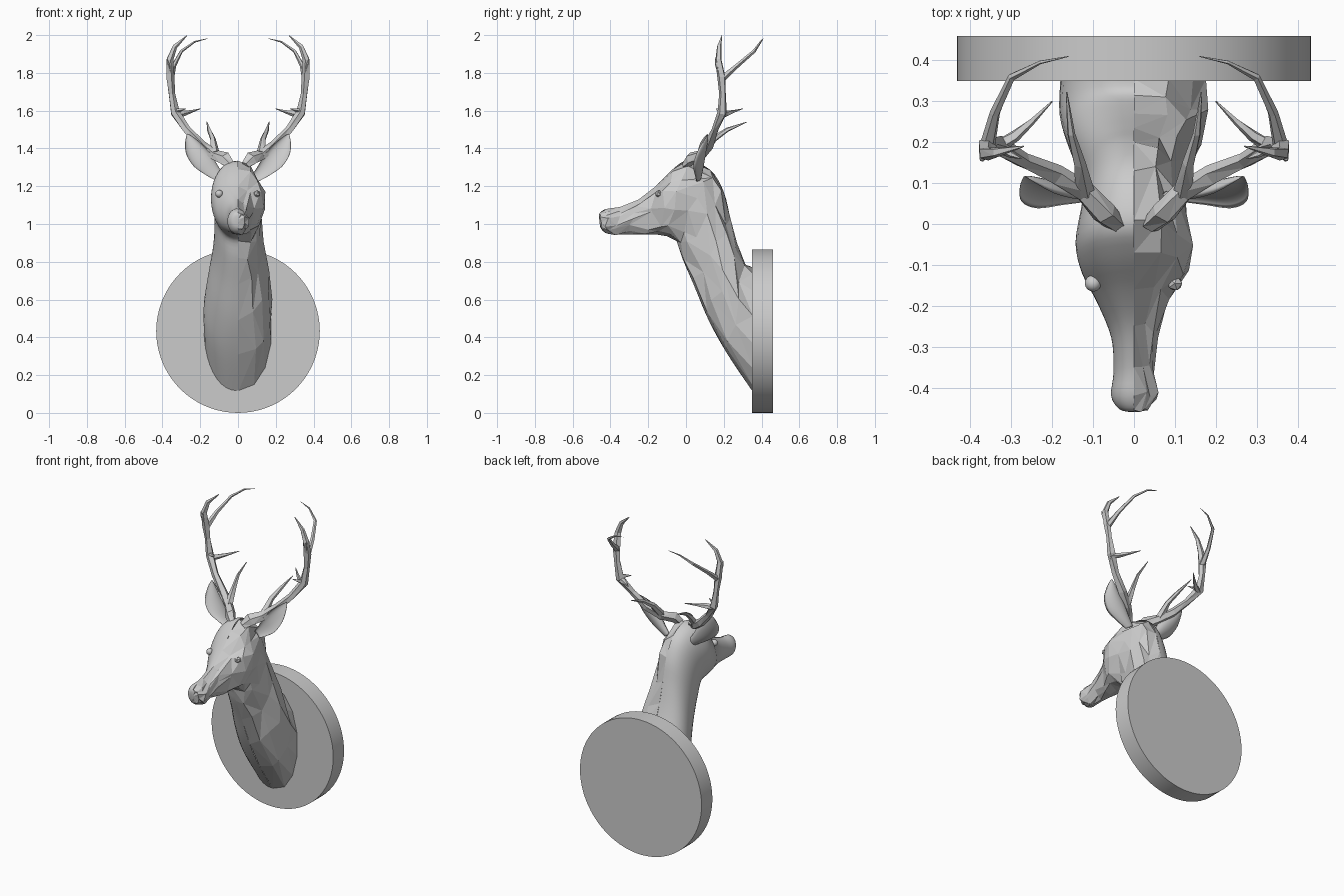
import bpy, bmesh, math, random
from mathutils import Vector

if "Cube" in bpy.data.objects:
    bpy.data.objects.remove(bpy.data.objects["Cube"])

random.seed(4)


def finish(bm, name, smooth=False):
    me = bpy.data.meshes.new(name)
    bm.to_mesh(me)
    bm.free()
    for p in me.polygons:
        p.use_smooth = smooth
    ob = bpy.data.objects.new(name, me)
    bpy.context.collection.objects.link(ob)
    return ob


def mirror(ob):
    ob.modifiers.new("mirror", "MIRROR").use_clip = False


def spline(rows, steps):
    """Catmull-Rom interpolation through a list of parameter rows."""
    vs = [Vector(r) for r in rows]
    out = []
    for i in range(len(vs) - 1):
        a, b, c, d = vs[max(i - 1, 0)], vs[i], vs[i + 1], vs[min(i + 2, len(vs) - 1)]
        for k in range(steps):
            t = k / steps
            out.append(0.5 * (2 * b + (c - a) * t + (2 * a - 5 * b + 4 * c - d) * t * t
                              + (3 * b - a - 3 * c + d) * t ** 3))
    return out + [vs[-1]]


def skin(bm, rings, closed, tri=False):
    """Bridge consecutive vertex rings, optionally with random diagonals."""
    for r, s in zip(rings, rings[1:]):
        n = len(r)
        for j in range(n if closed else n - 1):
            a, b, c, d = r[j], r[(j + 1) % n], s[(j + 1) % n], s[j]
            if not tri:
                bm.faces.new((a, b, c, d))
            elif random.random() < 0.5:
                bm.faces.new((a, b, c))
                bm.faces.new((a, c, d))
            else:
                bm.faces.new((a, b, d))
                bm.faces.new((b, c, d))


# Head and neck sections: throat y, z, back y, z, half width
SECTIONS = [
    (0.355, 0.11, 0.355, 0.77, 0.18), (0.22, 0.31, 0.315, 0.785, 0.182),
    (0.12, 0.49, 0.27, 0.90, 0.16), (0.04, 0.68, 0.235, 1.03, 0.133),
    (-0.02, 0.82, 0.20, 1.17, 0.124), (-0.05, 0.91, 0.13, 1.285, 0.128),
    (-0.10, 0.935, 0.01, 1.335, 0.143), (-0.16, 0.945, -0.07, 1.29, 0.128),
    (-0.22, 0.945, -0.16, 1.20, 0.09), (-0.30, 0.945, -0.25, 1.13, 0.056),
    (-0.37, 0.945, -0.35, 1.09, 0.05), (-0.42, 0.95, -0.42, 1.08, 0.056),
    (-0.45, 0.975, -0.455, 1.06, 0.036), (-0.458, 1.01, -0.46, 1.03, 0.008)]


def half_body(name, side, steps, segs, jitter, smooth):
    bm = bmesh.new()
    rings = []
    rows = spline(SECTIONS, steps)
    for i, (fy, fz, by, bz, w) in enumerate(rows):
        ring = []
        for j in range(segs + 1):
            a = math.pi * j / segs
            t = (1 - math.cos(a)) / 2
            p = Vector((side * w * max(math.sin(a), 0) ** 0.9,
                        fy + (by - fy) * t, fz + (bz - fz) * t))
            if 0 < j < segs and 0 < i < len(rows) - 1:
                k = jitter * min(1, w / 0.1)
                p += Vector((random.uniform(-k, k) * 0.5, random.uniform(-k, k),
                             random.uniform(-k, k) * 1.5))
            ring.append(bm.verts.new(p))
        rings.append(ring)
    skin(bm, rings, False, not smooth)
    bm.faces.new(rings[-1])
    bm.normal_update()
    if sum(f.normal.x * f.calc_area() for f in bm.faces) * side < 0:
        bmesh.ops.reverse_faces(bm, faces=bm.faces[:])
    return finish(bm, name, smooth)


half_body("smooth_head_half", -1, 4, 20, 0, True)
half_body("faceted_head_half", 1, 1, 7, 0.02, False)

# Wall plaque
bm = bmesh.new()
bmesh.ops.create_cone(bm, cap_ends=True, segments=72, radius1=0.433, radius2=0.433, depth=0.11)
for v in bm.verts:
    v.co = Vector((v.co.x, 0.405 + v.co.z, 0.433 - v.co.y))
bmesh.ops.recalc_face_normals(bm, faces=bm.faces[:])
plaque = finish(bm, "plaque")
bpy.context.view_layer.objects.active = plaque
plaque.select_set(True)
bpy.ops.object.shade_smooth_by_angle(angle=math.radians(35))
plaque.select_set(False)

# Ears: cupped leaves, opening forward; rows are centre x, y, z, half width, cup depth
EAR = [(0.09, 0.06, 1.24, 0.025, 0.02), (0.14, 0.055, 1.285, 0.042, 0.035),
       (0.19, 0.05, 1.34, 0.058, 0.05), (0.235, 0.065, 1.40, 0.05, 0.045),
       (0.26, 0.095, 1.45, 0.024, 0.022), (0.268, 0.115, 1.475, 0.003, 0.002)]
bm = bmesh.new()
across = Vector((0.80, -0.2, -0.56)).normalized()
back = Vector((-0.2, 0.97, -0.1)).normalized()
rings = []
for x, y, z, w, d in spline(EAR, 4):
    c = Vector((x, y, z))
    ring = []
    for j in range(20):
        a = math.tau * j / 20
        depth = d * math.sin(a) if math.sin(a) > 0 else -0.6 * d * math.sin(a)
        ring.append(bm.verts.new(c + across * w * math.cos(a) + back * depth))
    rings.append(ring)
skin(bm, rings, True)
bm.faces.new(rings[0])
bm.faces.new(rings[-1])
bmesh.ops.recalc_face_normals(bm, faces=bm.faces[:])
mirror(finish(bm, "ears", True))

# Antlers: faceted tapering branches, rows are x, y, z, radius
BRANCHES = [
    [(0.04, -0.005, 1.31, .022), (0.07, 0.025, 1.345, .033), (0.12, 0.08, 1.365, .03),
     (0.19, 0.125, 1.42, .027), (0.27, 0.155, 1.50, .022), (0.335, 0.19, 1.59, .025),
     (0.352, 0.195, 1.69, .02), (0.36, 0.19, 1.78, .023), (0.362, 0.172, 1.87, .019),
     (0.335, 0.175, 1.94, .013), (0.27, 0.19, 1.998, .002)],
    [(0.12, 0.08, 1.37, .027), (0.133, 0.15, 1.45, .018), (0.153, 0.22, 1.5, .011),
     (0.165, 0.322, 1.54, .002)],
    [(0.34, 0.185, 1.575, .02), (0.29, 0.215, 1.585, .015), (0.25, 0.25, 1.595, .009),
     (0.20, 0.30, 1.61, .002)],
    [(0.36, 0.19, 1.77, .02), (0.34, 0.27, 1.84, .013), (0.30, 0.36, 1.915, .010),
     (0.23, 0.395, 1.965, .005), (0.16, 0.41, 1.982, .001)],
    [(0.36, 0.18, 1.80, .014), (0.372, 0.16, 1.85, .008), (0.376, 0.155, 1.875, .001)],
    [(0.335, 0.19, 1.60, .016), (0.30, 0.17, 1.605, .008), (0.275, 0.16, 1.61, .001)],
]
bm = bmesh.new()
for branch in BRANCHES:
    pts = [Vector(b[:3]) for b in branch]
    rings = []
    for i, p in enumerate(pts):
        d = (pts[min(i + 1, len(pts) - 1)] - pts[max(i - 1, 0)]).normalized()
        u = d.cross(Vector((0.3, 1, 0.1))).normalized()
        v = d.cross(u)
        ring = []
        for j in range(5):
            a = math.tau * j / 5 + 0.3
            r = branch[i][3] * random.uniform(0.8, 1.15)
            ring.append(bm.verts.new(p + (u * math.cos(a) + v * math.sin(a)) * r))
        rings.append(ring)
    skin(bm, rings, True, True)
    bm.faces.new(rings[0])
    bm.faces.new(rings[-1])
bmesh.ops.recalc_face_normals(bm, faces=bm.faces[:])
mirror(finish(bm, "antlers"))

# Eyes: smooth ball on the left, faceted ball on the right
for side, name, level in ((-1, "smooth_eye", 4), (1, "faceted_eye", 1)):
    bm = bmesh.new()
    bmesh.ops.create_icosphere(bm, subdivisions=level, radius=0.02)
    bmesh.ops.translate(bm, verts=bm.verts[:], vec=(side * 0.1, -0.145, 1.16))
    finish(bm, name, side < 0)
